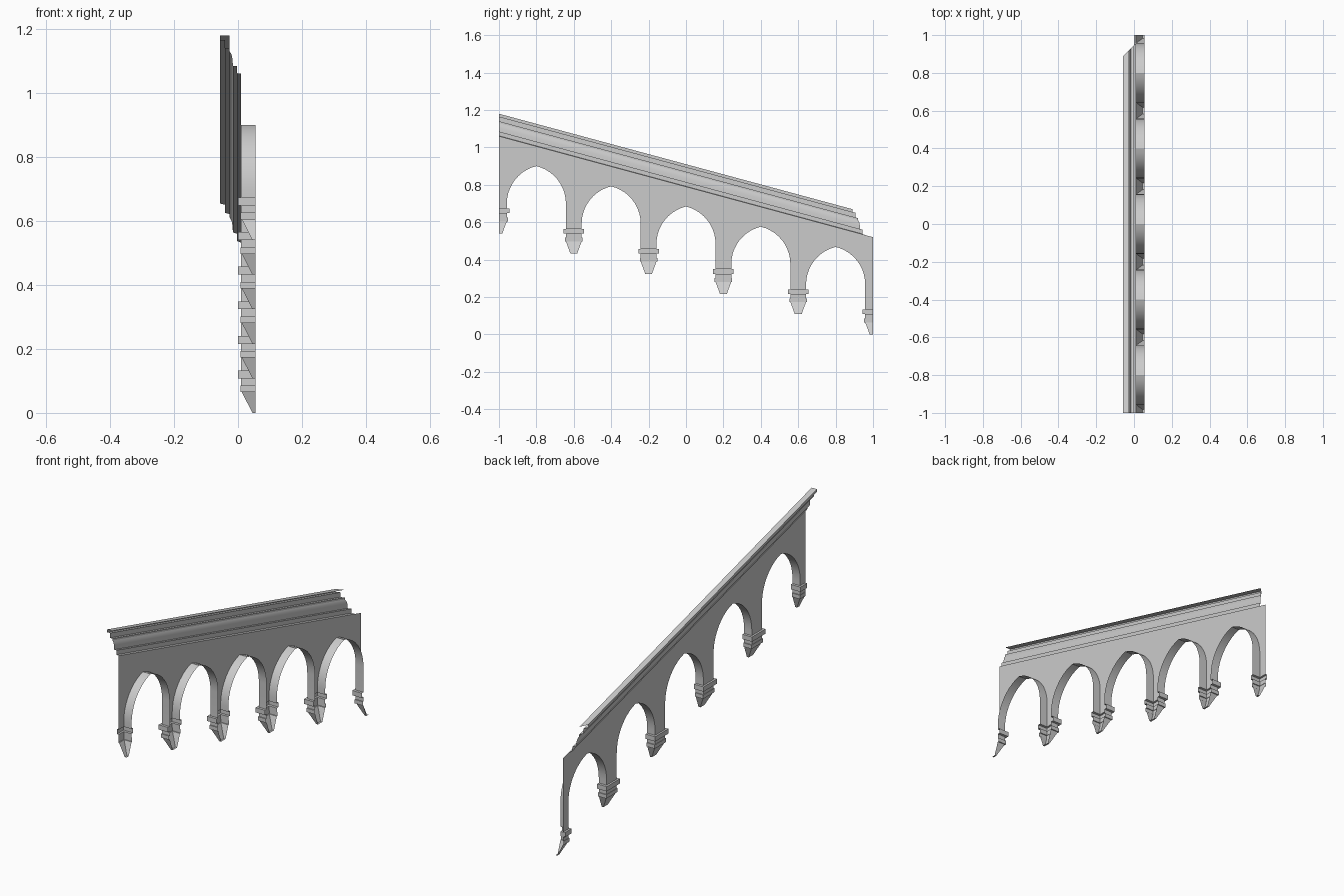
import bpy, math

cube = bpy.data.objects.get("Cube")
if cube:
    bpy.data.objects.remove(cube)

stone = bpy.data.materials.new("grey_stone")
stone.use_nodes = True
GREY = (0.6, 0.6, 0.6, 1)
stone.diffuse_color = GREY
stone.node_tree.nodes["Principled BSDF"].inputs["Base Color"].default_value = GREY

SLOPE = 0.27            # fall of the arcade along y
FACE, BACK = 0.01, 0.055  # wall face and open rear edge
SHAFT, CAP_TOP = 0.042, 0.133
BAY = 0.4


def fall(y):
    return -SLOPE * (y + 1)


def build(name, strips):
    """Make one open shell from lists of (rows, flip) lofts."""
    verts, faces = [], []
    for rows, flip in strips:
        base, n = len(verts), len(rows[0])
        for row in rows:
            verts += row
        for i in range(len(rows) - 1):
            for j in range(n - 1):
                a = base + i * n + j
                quad = [a, a + 1, a + n + 1, a + n]
                faces.append(quad[::-1] if flip else quad)
    mesh = bpy.data.meshes.new(name)
    mesh.from_pydata(verts, [], faces)
    mesh.validate()
    mesh.materials.append(stone)
    ob = bpy.data.objects.new(name, mesh)
    bpy.context.collection.objects.link(ob)
    bpy.ops.object.select_all(action='DESELECT')
    ob.select_set(True)
    bpy.context.view_layer.objects.active = ob
    bpy.ops.object.shade_smooth_by_angle(angle=math.radians(25))
    return ob


pillars = [-1 + BAY * i for i in range(6)]


def foot(p):
    return 0.54 + fall(p)


# Slightly pointed arch made of two arcs
def arch(centre, rise=0.2, steps=10):
    half = BAY / 2 - SHAFT
    shift = (rise ** 2 - half ** 2) / (2 * half)
    radius = half + shift
    crown = 0.954 + fall(centre)
    top = math.acos(shift / radius)
    left = []
    for i in range(steps + 1):
        a = top * i / steps
        left.append((shift - radius * math.cos(a), crown - rise + radius * math.sin(a)))
    right = [(-y, z) for y, z in left[-2::-1]]
    return [(centre + y, z) for y, z in left + right]


# Wall face and arch soffits
wall, soffits = [], []


def wall_strip(line):
    wall.append(([[(FACE, y, z) for y, z in line],
                  [(FACE, y, 1.06 + fall(y)) for y, z in line]], True))


for p in pillars:
    z = foot(p) + CAP_TOP
    wall_strip([(max(-1, p - SHAFT), z), (min(1, p + SHAFT), z)])
for p, q in zip(pillars, pillars[1:]):
    curve = arch((p + q) / 2)
    wall_strip(curve)
    line = [(p + SHAFT, foot(p) + CAP_TOP)] + curve + [(q - SHAFT, foot(q) + CAP_TOP)]
    soffits.append(([[(x, y, z) for y, z in line] for x in (FACE, BACK)], False))
build("arcade_wall", wall)
build("arch_soffits", soffits)

# Pendant sections: height, half width, front x
sections = [(0, 0, BACK), (0, 0.018, 0.045), (0.065, 0.042, 0.012),
            (0.065, 0.047, 0.008), (0.085, 0.047, 0.008),
            (0.085, SHAFT, FACE), (0.108, SHAFT, FACE),
            (0.108, 0.055, 0), (CAP_TOP, 0.055, 0), (CAP_TOP, SHAFT, FACE)]
for i, p in enumerate(pillars):
    rows = []
    for h, w, x in sections:
        lo, hi = max(-1, p - w), min(1, p + w)
        row = [(x, lo, foot(p) + h), (x, hi, foot(p) + h)]
        # End pendants are halved, so the cut side stays open
        if p - w > -1.001:
            row.insert(0, (BACK, lo, foot(p) + h))
        elif w == 0:
            row.insert(0, row[0])
        if p + w < 1.001:
            row.append((BACK, hi, foot(p) + h))
        rows.append(row)
    width = min(len(r) for r in rows)
    if p < -0.9:
        rows = [r[-width:] for r in rows]
    else:
        rows = [r[:width] for r in rows]
    build(f"pendant_{i + 1}", [(rows, True)])

# Stepped cornice with a mitred lower end
profile = [(FACE, 1.06), (-0.003, 1.062), (-0.003, 1.085), (-0.016, 1.085),
           (-0.017, 1.105), (-0.02, 1.12), (-0.026, 1.13), (-0.026, 1.14),
           (-0.041, 1.14), (-0.041, 1.165), (-0.057, 1.165), (-0.057, 1.18),
           (-0.027, 1.18)]
ends = [[(x, y, z + fall(y)) for x, z in profile for y in [e(x)]]
        for e in (lambda x: -1, lambda x: 0.946 + x)]
build("cornice", [(ends, False)])
